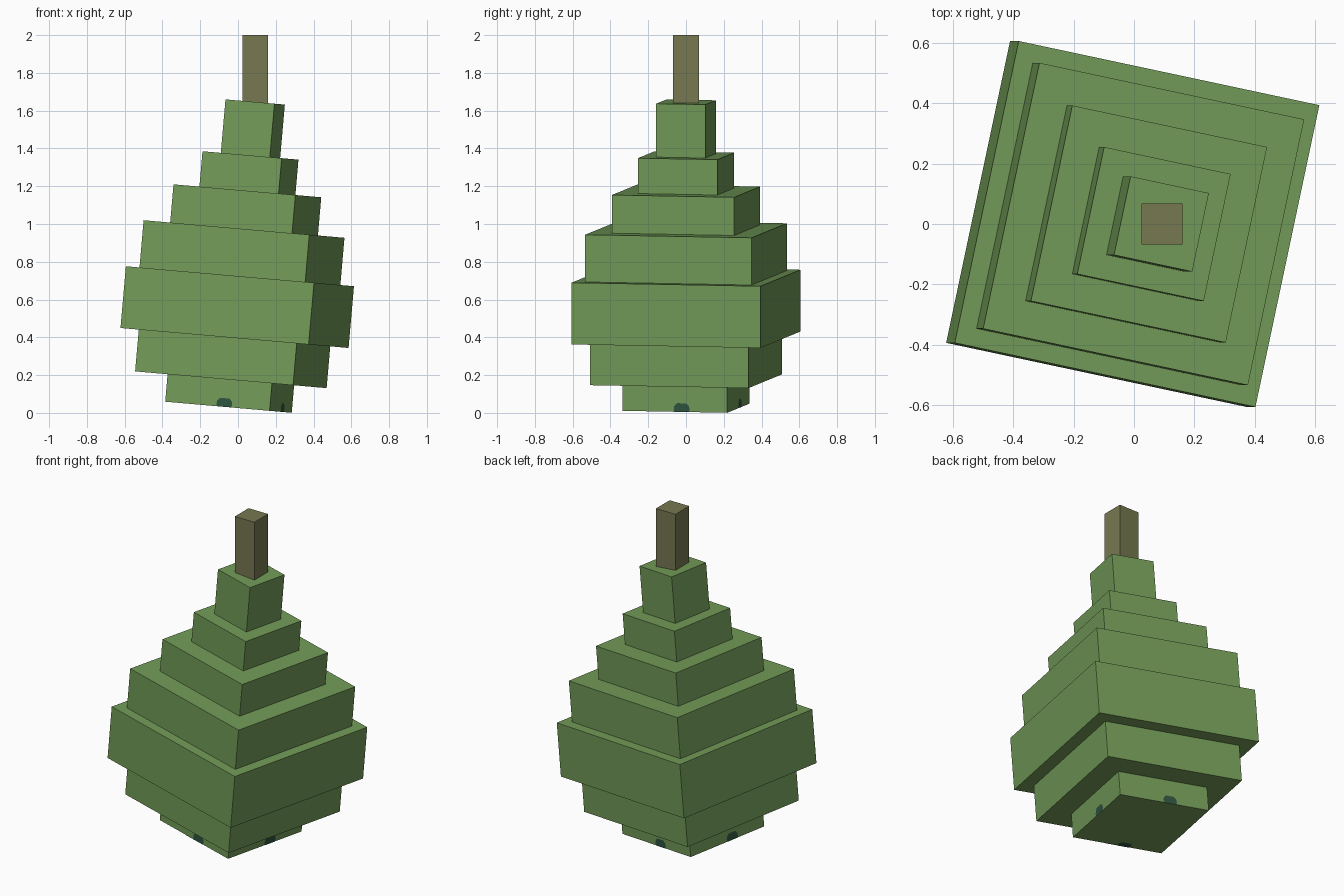
import bpy
import bmesh
from math import radians
from mathutils import Matrix, Vector

cube = bpy.data.objects.get("Cube")
if cube:
    bpy.data.objects.remove(cube, do_unlink=True)


def material(name, rgb):
    mat = bpy.data.materials.new(name)
    mat.use_nodes = True
    mat.diffuse_color = (*rgb, 1)
    mat.node_tree.nodes["Principled BSDF"].inputs["Base Color"].default_value = (*rgb, 1)
    return mat


GREEN = material("leaf green", (0.171, 0.332, 0.098))
STEM = material("olive brown", (0.181, 0.188, 0.080))
DARK = material("dark teal", (0.027, 0.089, 0.050))


def add_object(name, bm, mat, matrix):
    mesh = bpy.data.meshes.new(name)
    bm.to_mesh(mesh)
    bm.free()
    mesh.materials.append(mat)
    obj = bpy.data.objects.new(name, mesh)
    obj.matrix_world = matrix
    bpy.context.collection.objects.link(obj)
    return obj


def box(name, width, bottom, top, mat, matrix):
    bm = bmesh.new()
    bmesh.ops.create_cube(bm, size=1)
    bmesh.ops.scale(bm, vec=(width, width, top - bottom), verts=bm.verts)
    bmesh.ops.translate(bm, vec=(0, 0, (top + bottom) / 2), verts=bm.verts)
    return add_object(name, bm, mat, matrix)


# The fruit body leans towards +x and is turned about its own axis
lean = (Matrix.Translation((-0.0505, 0, 0.03))
        @ Matrix.Rotation(radians(5), 4, 'Y')
        @ Matrix.Rotation(radians(-12), 4, 'Z'))

# Stacked square tiers: half width, bottom, top; narrow ones sink into wide ones
SINK = 0.01
tiers = [
    (0.2835, 0.000, 0.146 + SINK),
    (0.429, 0.146, 0.368 + SINK),
    (0.511, 0.368, 0.696),
    (0.450, 0.696 - SINK, 0.947),
    (0.331, 0.947 - SINK, 1.150),
    (0.215, 1.150 - SINK, 1.338),
    (0.133, 1.338 - SINK, 1.622),
]
for i, (half, bottom, top) in enumerate(tiers, 1):
    box(f"fruit_tier_{i}", 2 * half, bottom, top, GREEN, lean)

# Upright stem
box("stem", 0.135, 1.58, 2.0, STEM, Matrix.Translation((0.0925, 0, 0)))

# Dark rounded marks at the lower edge of the bottom tier
PROFILE = [(-0.037, 0), (0.037, 0), (0.043, 0.012), (0.040, 0.030),
           (0.025, 0.046), (-0.025, 0.046), (-0.040, 0.030), (-0.043, 0.012)]
HALF = tiers[0][0]


def mark(name, turn):
    bm = bmesh.new()
    verts = [bm.verts.new(Vector((x + 0.037, -HALF - 0.0015, z))) for x, z in PROFILE]
    bm.faces.new(verts)
    return add_object(name, bm, DARK, lean @ turn)


for i, side in enumerate(("front", "left", "back", "right")):
    mark(f"base_mark_{side}", Matrix.Rotation(radians(90 * i), 4, 'Z'))

# Same mark on the underside, starting at the front edge
under = (Matrix.Translation((0, 0, HALF))
         @ Matrix.Rotation(radians(180), 4, 'Z')
         @ Matrix.Rotation(radians(90), 4, 'X')
         @ Matrix.Translation((0, 0, -HALF)))
# Place the profile foot on the front edge, pointing inwards, facing down
under = Matrix(((-1, 0, 0, 0), (0, 0, 1, -HALF), (0, 1, 0, HALF), (0, 0, 0, 1)))
mark("base_mark_underside", under)
